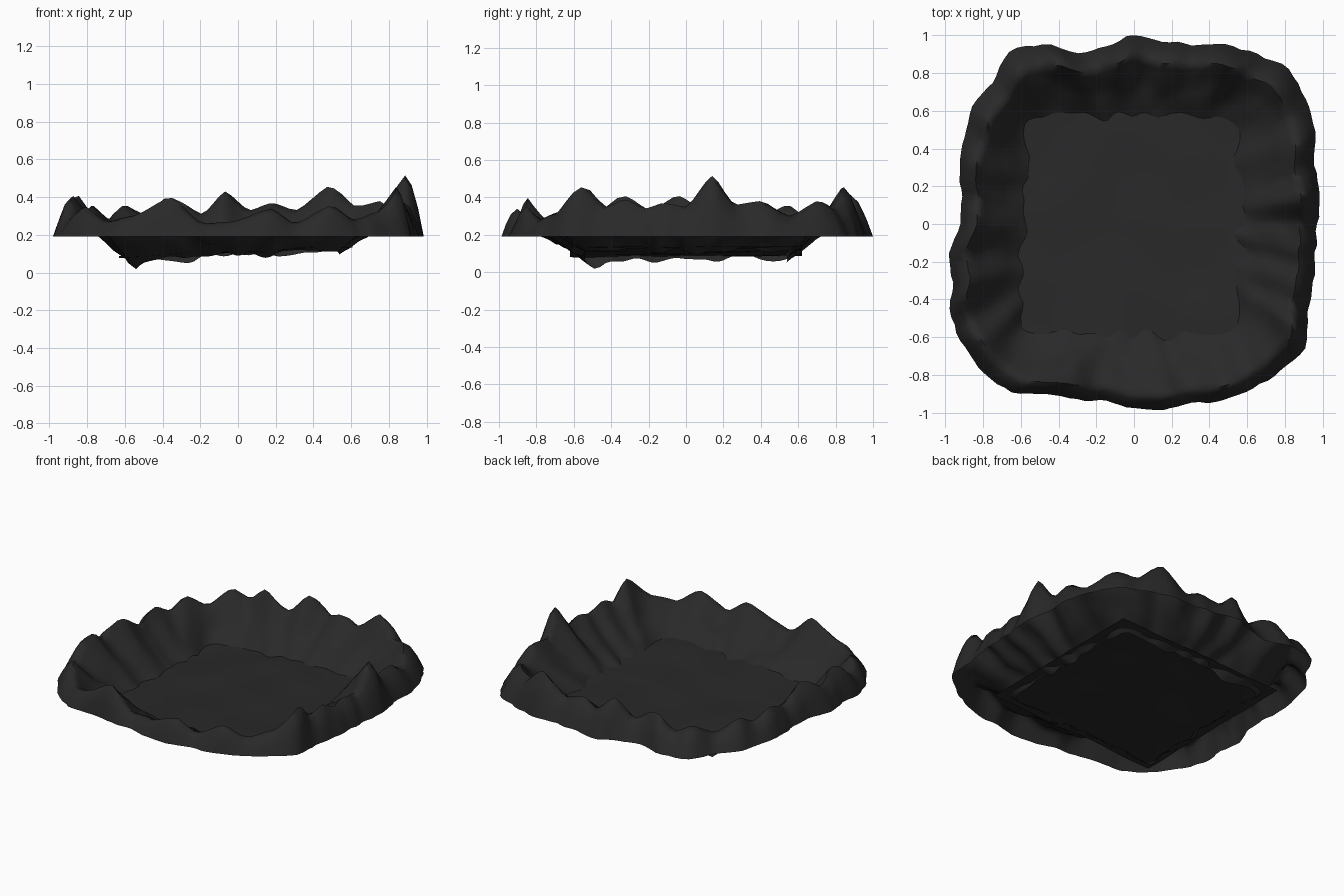
import bpy, bmesh, math
from mathutils import Vector, noise

if "Cube" in bpy.data.objects:
    bpy.data.objects.remove(bpy.data.objects["Cube"])

rock = bpy.data.materials.new("charcoal rock")
rock.diffuse_color = (0.022, 0.022, 0.022, 1)
rock.use_nodes = True
rock.node_tree.nodes["Principled BSDF"].inputs["Base Color"].default_value = rock.diffuse_color

# Outline radius every 9 degrees counter-clockwise from +x
RADIUS = [.97, 1.0, 1.0, 1.08, 1.125, 1.16, 1.11, 1.065, 1.0, .98,
          1.0, .95, .945, 1.07, 1.13, 1.06, 1.06, 1.01, .975, .92,
          .92, .99, 1.01, 1.09, 1.11, 1.12, 1.10, 1.015, .975, .95,
          .975, 1.0, 1.0, 1.045, 1.08, 1.10, 1.125, 1.035, 1.0, .97]
OUTLINE = [(9 * i, r) for i, r in enumerate(RADIUS)]
# Peaks and dips of the crest: angle, height
CREST = [(0, .35), (9, .515), (17, .36), (25, .38), (34, .30), (43, .38), (51, .35),
         (60, .46), (70, .33), (78, .37), (86, .33), (94.5, .43), (103, .31), (114, .40),
         (121, .31), (127, .36), (136, .28), (145, .36), (152, .30), (160, .36), (171, .31),
         (183, .41), (192, .33), (201, .41), (210, .29), (217, .35), (228, .27), (236, .30),
         (247, .40), (258, .26), (268, .27), (281, .34), (289, .26), (300, .355), (308, .28),
         (317, .32), (327, .46), (333, .35), (339, .39), (346, .34), (352, .37)]
SEGMENTS = 160
BASE = 0.19


def cyclic(points, angle):
    """Blend between neighbouring (angle, value) samples around the circle."""
    closed = points + [(360, points[0][1])]
    for (a0, v0), (a1, v1) in zip(closed, closed[1:]):
        if a0 <= angle < a1:
            f = (angle - a0) / (a1 - a0)
            f = 0.5 * f + 0.5 * f * f * (3 - 2 * f)
            return v0 + (v1 - v0) * f


def wobble(x, y, z, scale):
    return noise.noise(Vector((x, y, z)) * scale)


def floor_height(x, y):
    return 0.112 + 0.045 * x + 0.014 * wobble(x, y, 0, 3)


def finish(bm, name):
    bmesh.ops.recalc_face_normals(bm, faces=bm.faces)
    mesh = bpy.data.meshes.new(name)
    bm.to_mesh(mesh)
    bm.free()
    mesh.materials.append(rock)
    ob = bpy.data.objects.new(name, mesh)
    bpy.context.collection.objects.link(ob)
    bpy.context.view_layer.objects.active = ob
    ob.select_set(True)
    bpy.ops.object.shade_smooth_by_angle(angle=math.radians(75))
    ob.select_set(False)
    return ob


# Jagged rim: open shell from outer foot, over the crest, down to a squarish hole
bm = bmesh.new()
columns = []
for s in range(SEGMENTS):
    deg = 360 * s / SEGMENTS
    a = math.radians(deg)
    c, sn = math.cos(a), math.sin(a)
    outer, crest = cyclic(OUTLINE, deg), cyclic(CREST, deg)
    outer += 0.012 * wobble(c, sn, 3, 14)
    top = outer * (0.905 - 0.02 * sn + 0.02 * wobble(c, sn, 5, 5))
    inner = 0.545 / (abs(c) ** 14 + abs(sn) ** 14) ** (1 / 14)
    inner += 0.02 * wobble(c, sn, 2, 6)
    low = floor_height(inner * c, inner * sn) - 0.02 + 0.04 * wobble(c, sn, 9, 5)
    low -= 0.05 * math.exp(-((deg - 222) / 4) ** 2)         # lowest spur
    low = max(low, 0.0)
    column = [(outer, BASE)]
    for f, rise in ((.3, .46), (.65, .84)):                 # outer wall
        column.append((outer + (top - outer) * f, BASE + (crest - BASE) * rise))
    column.append((top, crest))
    for f in (.1, .22, .36, .52, .68, .84, 1):              # inner slope
        bump = 0.035 * wobble(c, sn, f * 0.5, 6) * math.sin(math.pi * f)
        drop = 0.65 * f + 0.35 * math.sin(f * math.pi / 2)
        column.append((top + (inner - top) * f, crest + (low - crest) * drop + bump))
    columns.append([bm.verts.new((r * c - 0.01 * (1 if r < .8 else 0), r * sn, z))
                    for r, z in column])
for s in range(SEGMENTS):
    p, q = columns[s], columns[(s + 1) % SEGMENTS]
    for k in range(len(p) - 1):
        bm.faces.new((p[k], q[k], q[k + 1], p[k + 1]))
finish(bm, "rocky_rim")

# Gently uneven, slightly tilted square floor
bm = bmesh.new()
bmesh.ops.create_grid(bm, x_segments=32, y_segments=32, size=0.62)
for v in bm.verts:
    v.co.x -= 0.012
    v.co.z = floor_height(v.co.x, v.co.y)
finish(bm, "basin_floor")
